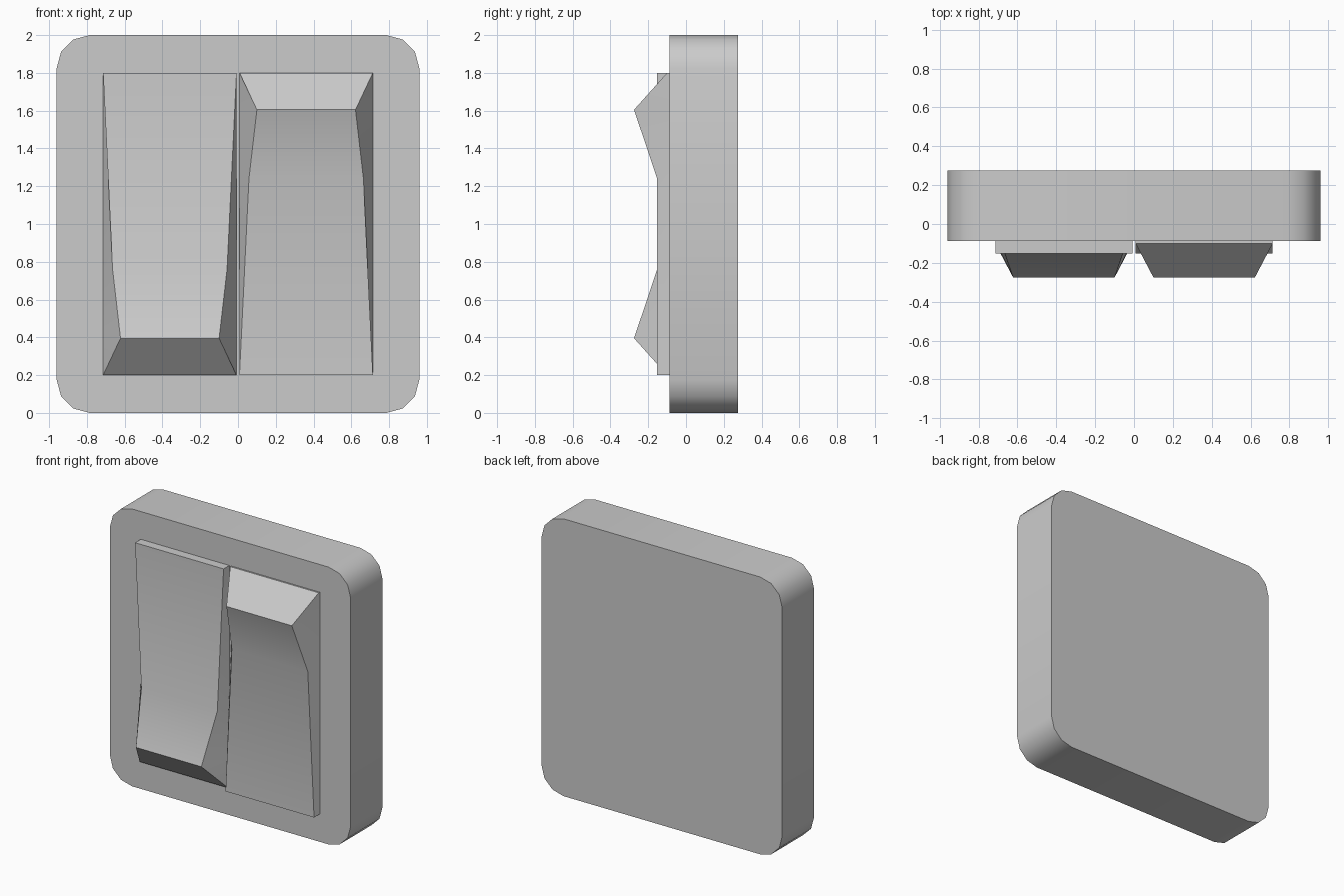
import bpy, bmesh, math

if "Cube" in bpy.data.objects:
    bpy.data.objects.remove(bpy.data.objects["Cube"])

PLATE_FRONT, PLATE_BACK = -0.088, 0.275


def finish(name, bm, angle):
    bmesh.ops.recalc_face_normals(bm, faces=bm.faces)
    mesh = bpy.data.meshes.new(name)
    bm.to_mesh(mesh)
    bm.free()
    obj = bpy.data.objects.new(name, mesh)
    bpy.context.collection.objects.link(obj)
    bpy.ops.object.select_all(action='DESELECT')
    obj.select_set(True)
    bpy.context.view_layer.objects.active = obj
    bpy.ops.object.shade_smooth_by_angle(angle=math.radians(angle))
    return obj


# Wall plate: rounded square with three segments per corner, extruded in depth
def wall_plate(half_w=0.96, height=2.0, r=0.175, segs=3):
    bm = bmesh.new()
    corners = [(half_w - r, height - r), (r - half_w, height - r),
               (r - half_w, r), (half_w - r, r)]
    outline = []
    for i, (cx, cz) in enumerate(corners):
        for s in range(segs + 1):
            a = math.radians(90 * (i + s / segs))
            outline.append(bm.verts.new((cx + r * math.cos(a), PLATE_FRONT,
                                         cz + r * math.sin(a))))
    face = bm.faces.new(outline)
    ext = bmesh.ops.extrude_face_region(bm, geom=[face], use_keep_orig=True)
    moved = [v for v in ext["geom"] if isinstance(v, bmesh.types.BMVert)]
    bmesh.ops.translate(bm, verts=moved, vec=(0, PLATE_BACK - PLATE_FRONT, 0))
    finish("wall_plate", bm, 35)


# Rocker: stations down its length (z, front y, front half width), lofted
def rocker(name, turn):
    cx, half = -0.361, 0.353
    stations = [(1.8, -0.153, half), (0.76, -0.153, 0.303),
                (0.395, -0.275, 0.261), (0.2, -0.1, half)]
    bm = bmesh.new()

    def vert(x, y, z):
        # the second rocker is the first turned half way round
        return bm.verts.new((-x, y, 2 - z) if turn else (x, y, z))

    rings = [[vert(cx - half, PLATE_FRONT, z), vert(cx - w, y, z),
              vert(cx + w, y, z), vert(cx + half, PLATE_FRONT, z)]
             for z, y, w in stations]
    for a, b in zip(rings, rings[1:]):
        for i in range(4):
            j = (i + 1) % 4
            bm.faces.new((a[i], a[j], b[j], b[i]))
    bm.faces.new(rings[0])
    bm.faces.new(rings[-1])
    finish(name, bm, 30)


wall_plate()
rocker("left_rocker", False)
rocker("right_rocker", True)
